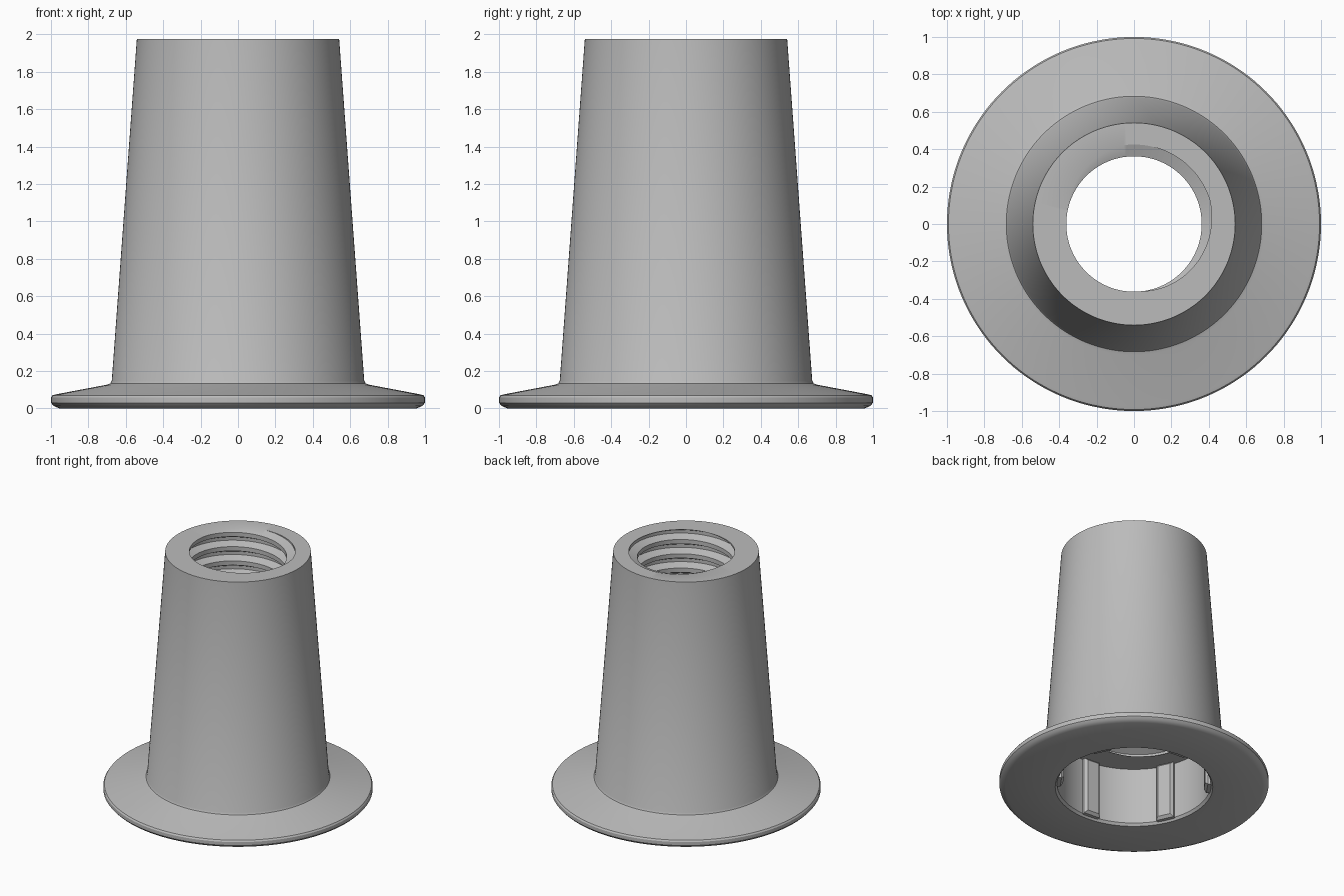
import bpy, bmesh
from math import sin, cos, pi, radians, floor
from mathutils import Matrix

cube = bpy.data.objects.get("Cube")
if cube:
    bpy.data.objects.remove(cube)

SIDES = 144
TOP, SHELF = 1.975, 0.48
PITCH = 0.117
SOCKET_R, RIB_R = 0.57, 0.525

grey = bpy.data.materials.new("light_grey")
grey.use_nodes = True
colour = (0.5, 0.5, 0.5, 1)
grey.diffuse_color = colour
grey.node_tree.nodes["Principled BSDF"].inputs["Base Color"].default_value = colour


def finish(name, bm):
    bmesh.ops.remove_doubles(bm, verts=bm.verts, dist=1e-5)
    bmesh.ops.recalc_face_normals(bm, faces=bm.faces)
    mesh = bpy.data.meshes.new(name)
    bm.to_mesh(mesh)
    bm.free()
    mesh.materials.append(grey)
    obj = bpy.data.objects.new(name, mesh)
    bpy.context.collection.objects.link(obj)
    bpy.ops.object.select_all(action='DESELECT')
    obj.select_set(True)
    bpy.context.view_layer.objects.active = obj
    bpy.ops.object.shade_smooth_by_angle(angle=radians(32))
    return obj


# Thread shape across one pitch: (fraction of pitch, radius)
thread = [(0, 0.362), (0.3, 0.362), (0.5, 0.425), (0.72, 0.425), (1, 0.362)]
phase = TOP / PITCH - 0.77


def thread_radius(u):
    u %= 1
    for (a, ra), (b, rb) in zip(thread, thread[1:]):
        if u <= b:
            return ra + (rb - ra) * (u - a) / (b - a)


# Outer profile from the underside to the top, and the socket below the bore
outer = [(0.955, 0), (0.985, 0.013), (1, 0.03), (1, 0.058), (0.992, 0.07),
         (0.975, 0.075), (0.70, 0.127), (0.683, 0.133), (0.675, 0.148),
         (0.541, TOP)]
socket = [(SOCKET_R, SHELF), (SOCKET_R, 0.02), (SOCKET_R + 0.015, 0), outer[0]]


def bore(turn):
    points = []
    for k in range(floor(TOP / PITCH - phase) + 2,
                   floor(SHELF / PITCH - phase) - 3, -1):
        for u, _ in reversed(thread[:-1]):
            z = min(TOP, max(SHELF, PITCH * (k + u + turn + phase)))
            points.append((thread_radius(z / PITCH - turn - phase), z))
    return points


# Flanged tapered sleeve with a helical threaded bore
bm = bmesh.new()
columns = []
for i in range(SIDES + 1):
    a = 2 * pi * i / SIDES
    columns.append([bm.verts.new((r * cos(a), r * sin(a), z))
                    for r, z in outer + bore(i / SIDES) + socket])
for left, right in zip(columns, columns[1:]):
    for j in range(len(left) - 1):
        bm.faces.new((left[j], right[j], right[j + 1], left[j + 1]))
finish("threaded_sleeve", bm)

# Six bevelled ribs around the socket wall
for n in range(6):
    bm = bmesh.new()
    depth, height = 0.08, SHELF - 0.01
    bmesh.ops.create_cube(bm, size=1, matrix=Matrix.Translation(
        (RIB_R + depth / 2, 0, 0.015 + height / 2)) @ Matrix.Diagonal(
        (depth, 0.14, height, 1)))
    inner = [e for e in bm.edges if all(v.co.x < RIB_R + 0.01 for v in e.verts)]
    bmesh.ops.bevel(bm, geom=inner, offset=0.02, segments=1, affect='EDGES')
    bm.transform(Matrix.Rotation(radians(25 + 60 * n), 4, 'Z'))
    finish(f"socket_rib_{n + 1}", bm)
